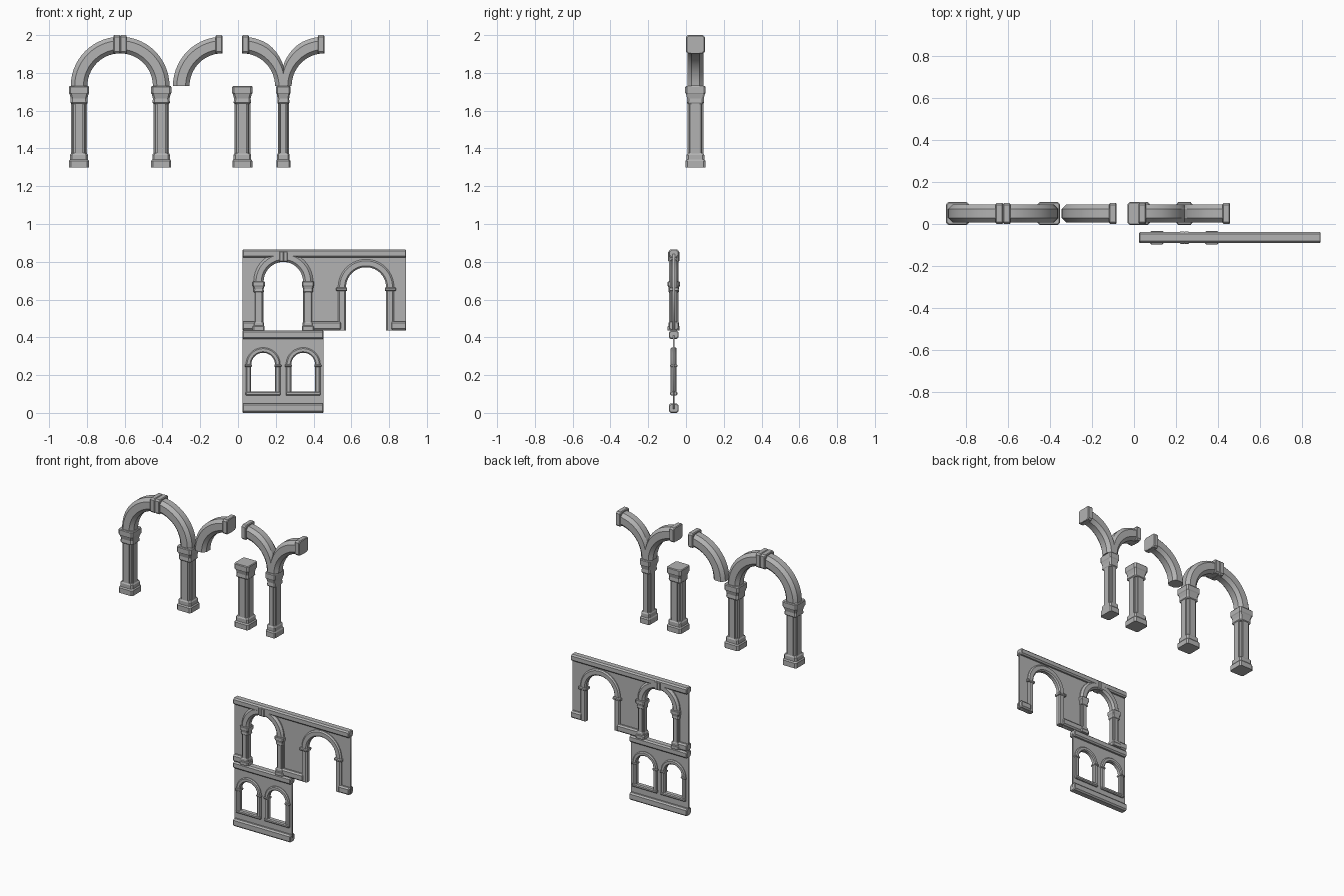
import bpy, bmesh
from math import sin, cos, pi, radians
from mathutils import Vector

cube = bpy.data.objects.get("Cube")
if cube:
    bpy.data.objects.remove(cube)

stone = bpy.data.materials.new("grey_stone")
stone.use_nodes = True
GREY = (0.45, 0.45, 0.45, 1)
stone.diffuse_color = GREY
stone.node_tree.nodes["Principled BSDF"].inputs["Base Color"].default_value = GREY


def finish(name, bm, smooth=True):
    bmesh.ops.recalc_face_normals(bm, faces=bm.faces)
    me = bpy.data.meshes.new(name)
    bm.to_mesh(me)
    bm.free()
    ob = bpy.data.objects.new(name, me)
    bpy.context.collection.objects.link(ob)
    me.materials.append(stone)
    if smooth:
        bpy.ops.object.select_all(action="DESELECT")
        ob.select_set(True)
        bpy.context.view_layer.objects.active = ob
        bpy.ops.object.shade_smooth_by_angle(angle=radians(25))
    return ob


def loft(name, rings, smooth=True):
    """Skin a list of matching closed rings and cap both ends."""
    bm = bmesh.new()
    loops = [[bm.verts.new(p) for p in ring] for ring in rings]
    n = len(loops[0])
    for a, b in zip(loops, loops[1:]):
        for i in range(n):
            j = (i + 1) % n
            bm.faces.new((a[i], a[j], b[j], b[i]))
    bm.faces.new(loops[0])
    bm.faces.new(loops[-1])
    return finish(name, bm, smooth)


def chamfered(a, b, c):
    """Rectangle of half sizes a, b with corners cut by c."""
    return [(a, c - b), (a, b - c), (a - c, b), (c - a, b),
            (-a, b - c), (-a, c - b), (c - a, -b), (a - c, -b)]


def stack(name, x, y, z, s, sx, layers):
    """Vertical loft of chamfered squares given as (height, half size)."""
    rings = [[(x + u * s * sx, y + v * s, z + h * s) for u, v in chamfered(w, w, 0.010)]
             for h, w in layers]
    loft(name, rings, False)


# Columns: stepped base, fluted shaft, flared capital
BASE = [(0, .053), (.034, .053), (.042, .047), (.066, .047), (.075, .041)]
CAPITAL = [(.335, .040), (.342, .046), (.365, .044), (.388, .050),
           (.394, .054), (.425, .054), (.43, .050)]
FLUTE = [(.042, .022), (.034, .022), (.030, .030), (.022, .034), (.022, .042)]


def column(name, x, y, z, s=1, sx=1):
    stack(name + "_base", x, y, z, s, sx, BASE)
    stack(name + "_capital", x, y, z, s, sx, CAPITAL)
    shape = []
    for _ in range(4):
        shape = [(-v, u) for u, v in shape] + FLUTE
    outline = []
    for k in range(4):
        for u, v in FLUTE:
            for _ in range(k):
                u, v = -v, u
            outline.append((u, v))
    loft(name + "_shaft", [[(x + u * s * sx, y + v * s, z + h * s) for u, v in outline]
                           for h in (.07, .34)], False)


# Arched mouldings swept in the upright plane
def sweep(name, cx, y, cz, r, a0, a1, section, leg=0, slim=None, n=14):
    path = []
    for i in range(n + 1):
        a = radians(a0 + (a1 - a0) * i / n)
        path.append((cx + r * cos(a), cz + r * sin(a), cos(a), sin(a), a))
    if leg:
        x, z, nx, nz, a = path[0]
        path.insert(0, (x, z - leg, nx, nz, a))
        x, z, nx, nz, a = path[-1]
        path.append((x, z - leg, nx, nz, a))
    rings = []
    for x, z, nx, nz, a in path:
        k = 1
        if slim is not None:
            k = min(1, slim + (1 - slim) * abs(sin(a)) / 0.87)
        rings.append([(x + nx * u * (k if u > 0 else 1), y + v,
                       z + nz * u * (k if u > 0 else 1)) for u, v in section])
    return loft(name, rings)


def block(name, x0, x1, y, z0, z1, hy, c):
    """Bar along x with chamfered long edges and softened ends."""
    mid, hz = (z0 + z1) / 2, (z1 - z0) / 2
    e = min(c, (x1 - x0) / 4) * 0.5
    rings = [[(x, y + v, mid + u) for u, v in chamfered(hz - i, hy - i, c)]
             for x, i in ((x0, e), (x0 + e, 0), (x1 - e, 0), (x1, e))]
    loft(name, rings, False)


R = 0.2175


def tube(s=1):
    return chamfered(.044 * s, .043 * s, .021 * s)


def keystone(name, x0, x1, y, z, s=1):
    block(name, x0, x1, y, z + .602 * s, z + .70 * s, .050 * s, .010 * s)


def full_arch(name, cx, y, z, s=1):
    for side, sx in (("right", -1), ("left", 1)):
        column(f"{name}_{side}_column", cx + sx * R * s, y, z, s)
        a, b = sorted((cx, cx + sx * .035 * s))
        keystone(f"{name}_{side}_keystone", a, b, y, z, s)
    sweep(name + "_curve", cx, y, z + .43 * s, R * s, 0, 180, tube(s), n=28)


YB, ZB = 0.05, 1.30

# Freestanding arch, half arch and single column
full_arch("large_arch", -.624, YB, ZB)
sweep("half_arch_curve", -.083, YB, ZB + .43, R, 90, 180, tube())
keystone("half_arch_end", -.118, -.083, YB, ZB)
column("single_column", .023, YB, ZB)

# Forked column with two arms
FX = .24
column("forked_column", FX, YB, ZB, 1, .70)
for side, sx in (("right", -1), ("left", 1)):
    end = FX + sx * R
    a0 = 0 if sx < 0 else 180
    sweep(f"fork_{side}_arm", end, YB, ZB + .43, R, a0, 90, tube(), slim=.15)
    a, b = sorted((end, end - sx * .035))
    keystone(f"fork_{side}_end", a, b, YB, ZB)


# Wall panels: flat outlines with arched openings
def arch_outline(cx, half, spring, bottom, n=20):
    arc = [(cx - half * cos(pi * i / n), spring + half * sin(pi * i / n)) for i in range(n + 1)]
    return [(cx - half, bottom)] + arc + [(cx + half, bottom)]


def panel(name, outlines, y, thick):
    cu = bpy.data.curves.new(name + "_outline", "CURVE")
    cu.dimensions, cu.fill_mode, cu.extrude = "2D", "BOTH", thick / 2
    for pts in outlines:
        sp = cu.splines.new("POLY")
        sp.points.add(len(pts) - 1)
        for p, (u, v) in zip(sp.points, pts):
            p.co = (u, v, 0, 1)
        sp.use_cyclic_u = True
    tmp = bpy.data.objects.new(name + "_outline", cu)
    bpy.context.collection.objects.link(tmp)
    bm = bmesh.new()
    bm.from_mesh(tmp.to_mesh())
    bpy.data.objects.remove(tmp)
    for v in bm.verts:
        v.co = Vector((v.co.x, y + v.co.z, v.co.y))
    bmesh.ops.remove_doubles(bm, verts=bm.verts, dist=1e-5)
    finish(name, bm, False)


YW = -.065
X0, XM, X1 = .024, .453, .89
ZM = .437
DOOR, WINDOWS = .678, (.133, .345)

# Upper wall with an arcade opening and a doorway
upper = ([(X0, ZM)] + arch_outline(FX, .13, .695, ZM)
         + arch_outline(DOOR, .118, .665, ZM) + [(X1, ZM), (X1, .84), (X0, .84)])
panel("upper_wall", [upper], YW, .012)
block("upper_cornice", X0, X1, YW, .822, .866, .026, .009)
for i, (a, b) in enumerate(((X0, .09), (.39, .545), (.812, X1))):
    block(f"upper_plinth_{i + 1}", a, b, YW, ZM, .485, .026, .009)
full_arch("wall_arch", FX, YW, ZM, .6)

sweep("door_moulding", DOOR, YW, .665, .127, 0, 180, chamfered(.021, .019, .008),
      leg=.665 - ZM, n=28)
for sx in (-1, 1):
    c = DOOR + sx * .129
    block(f"door_capital_{'left' if sx > 0 else 'right'}", c - .029, c + .029, YW,
          .645, .664, .025, .005)

# Lower wall with two arched windows
lower = [(X0, .02), (XM, .02), (XM, .41), (X0, .41)]
panel("lower_wall", [lower] + [arch_outline(w, .07, .255, .10) for w in WINDOWS], YW, .010)
block("lower_cornice", X0, XM, YW, .391, .436, .026, .009)
block("lower_plinth", X0, XM, YW, 0, .050, .026, .009)
for i, w in enumerate(WINDOWS):
    sweep(f"window_moulding_{i + 1}", w, YW, .255, .077, 0, 180,
          chamfered(.014, .016, .006), leg=.15, n=24)
    block(f"window_sill_{i + 1}", w - .092, w + .092, YW, .092, .114, .019, .006)
    for sx in (-1, 1):
        c = w + sx * .078
        block(f"window_{i + 1}_capital_{'left' if sx > 0 else 'right'}", c - .018, c + .018,
              YW, .243, .256, .020, .004)
